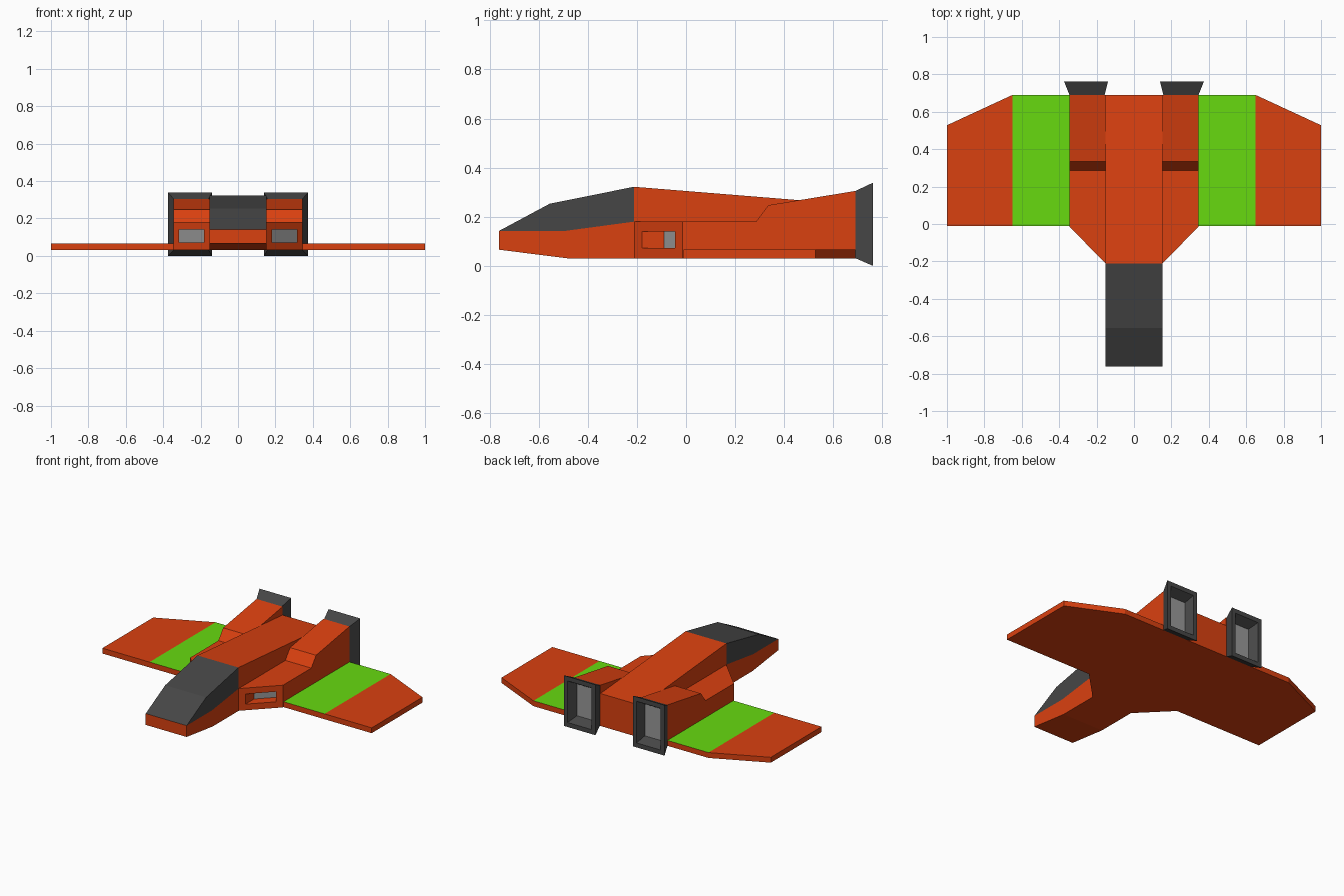
import bpy, bmesh
from mathutils import Vector

if "Cube" in bpy.data.objects:
    bpy.data.objects.remove(bpy.data.objects["Cube"])


def material(name, rgb):
    m = bpy.data.materials.new(name)
    m.diffuse_color = (*rgb, 1)
    m.use_nodes = True
    m.node_tree.nodes["Principled BSDF"].inputs["Base Color"].default_value = m.diffuse_color
    return m


ORANGE = material("orange", (0.70, 0.052, 0.005))
GREEN = material("green", (0.135, 0.70, 0.005))
DARK = material("charcoal", (0.062, 0.062, 0.062))
GREY = material("grey", (0.32, 0.32, 0.32))


def prism(bm, points, depth):
    """Closed prism: polygon of 3D points swept along depth."""
    face = bm.faces.new([bm.verts.new(p) for p in points])
    out = bmesh.ops.extrude_face_region(bm, geom=[face], use_keep_orig=True)
    moved = [v for v in out["geom"] if isinstance(v, bmesh.types.BMVert)]
    bmesh.ops.translate(bm, verts=moved, vec=depth)
    bmesh.ops.recalc_face_normals(bm, faces=bm.faces[:])
    bm.normal_update()


def finish(bm, name, mats, mirror=False):
    mesh = bpy.data.meshes.new(name)
    bm.to_mesh(mesh)
    bm.free()
    for m in mats:
        mesh.materials.append(m)
    ob = bpy.data.objects.new(name, mesh)
    bpy.context.collection.objects.link(ob)
    if mirror:
        ob.modifiers.new("mirror", 'MIRROR')
    return ob


HALF, OUT = 0.152, 0.345        # fuselage half width, nacelle outer side
LOW, DECK, REAR = 0.031, 0.18, 0.69


def side_profile(pairs, x):
    return [(x, y, z) for y, z in pairs]


# fuselage and canopy, each a side profile swept across the width
sill = [(-0.762, 0.142), (-0.495, 0.142), (-0.212, DECK), (-0.212, 0.322)]
hull = sill + [(REAR, 0.249), (REAR, LOW), (-0.485, LOW), (-0.762, 0.066)]
canopy = sill + [(-0.555, 0.253)]
for name, profile, mat in (("fuselage", hull, ORANGE), ("canopy", canopy, DARK)):
    bm = bmesh.new()
    prism(bm, side_profile(profile, -HALF), (2 * HALF, 0, 0))
    # drop the hidden walls where canopy and fuselage touch
    inner = [f for f in bm.faces if len(f.verts) == 4 and
             all(any(abs(v.co.y - y) + abs(v.co.z - z) < 1e-5 for y, z in sill)
                 for v in f.verts)]
    bmesh.ops.delete(bm, geom=inner, context='FACES_ONLY')
    finish(bm, name, [mat])

# engine nacelles with swept front and recessed intake
bm = bmesh.new()
prism(bm, side_profile([(-0.21, LOW), (-0.21, DECK), (0.285, DECK), (0.335, 0.247),
                        (REAR, 0.305), (REAR, LOW)], HALF), (OUT - HALF, 0, 0))
for v in bm.verts:
    if v.co.y < -0.2 and v.co.x > 0.3:
        v.co.y = -0.015
bm.normal_update()
front = min(bm.faces, key=lambda f: f.calc_center_median().y)
bmesh.ops.inset_region(bm, faces=[front], thickness=0.03)
for v in front.verts:
    v.co.x = 0.182 if v.co.x < 0.25 else 0.315
    v.co.z = 0.072 if v.co.z < 0.105 else 0.14
    v.co.y = -0.21 + (v.co.x - HALF) * (0.195 / (OUT - HALF))
out = bmesh.ops.extrude_face_region(bm, geom=[front])
bmesh.ops.translate(bm, vec=(0, 0.09, 0),
                    verts=[v for v in out["geom"] if isinstance(v, bmesh.types.BMVert)])
for f in out["geom"]:
    if isinstance(f, bmesh.types.BMFace):
        f.material_index = 1
if front.is_valid:
    bmesh.ops.delete(bm, geom=[front], context='FACES_ONLY')
finish(bm, "engine_nacelles", [ORANGE, GREY], mirror=True)

# wings, with a green band on the upper skin
bm = bmesh.new()
prism(bm, [(x, y, LOW) for x, y in ((OUT, -0.01), (1, -0.01), (1, 0.528),
                                    (0.65, REAR), (OUT, REAR))], (0, 0, 0.036))
bmesh.ops.bisect_plane(bm, geom=bm.verts[:] + bm.edges[:] + bm.faces[:],
                       plane_co=(0.65, 0, 0), plane_no=(1, 0, 0))
bm.normal_update()
for f in bm.faces:
    if f.normal.z > 0.5 and f.calc_center_median().x < 0.65:
        f.material_index = 1
finish(bm, "wings", [ORANGE, GREEN], mirror=True)

# flared exhaust nozzles: outer shell, rim, tapered cavity, grey back plate
bm = bmesh.new()


def ring(x0, x1, z0, z1, y):
    return [bm.verts.new(p) for p in ((x0, y, z0), (x1, y, z0), (x1, y, z1), (x0, y, z1))]


rings = [ring(0.157, OUT, LOW, 0.305, REAR), ring(0.139, 0.374, 0, 0.339, 0.762),
         ring(0.167, 0.346, 0.03, 0.309, 0.762), ring(0.188, 0.316, 0.062, 0.275, 0.705)]
for a, b in zip(rings, rings[1:]):
    for i in range(4):
        j = (i + 1) % 4
        bm.faces.new((a[i], a[j], b[j], b[i]))
bm.faces.new(rings[0])
plate = bm.faces.new(rings[-1])
plate.material_index = 1
bmesh.ops.recalc_face_normals(bm, faces=bm.faces[:])
finish(bm, "exhaust_nozzles", [DARK, GREY], mirror=True)
